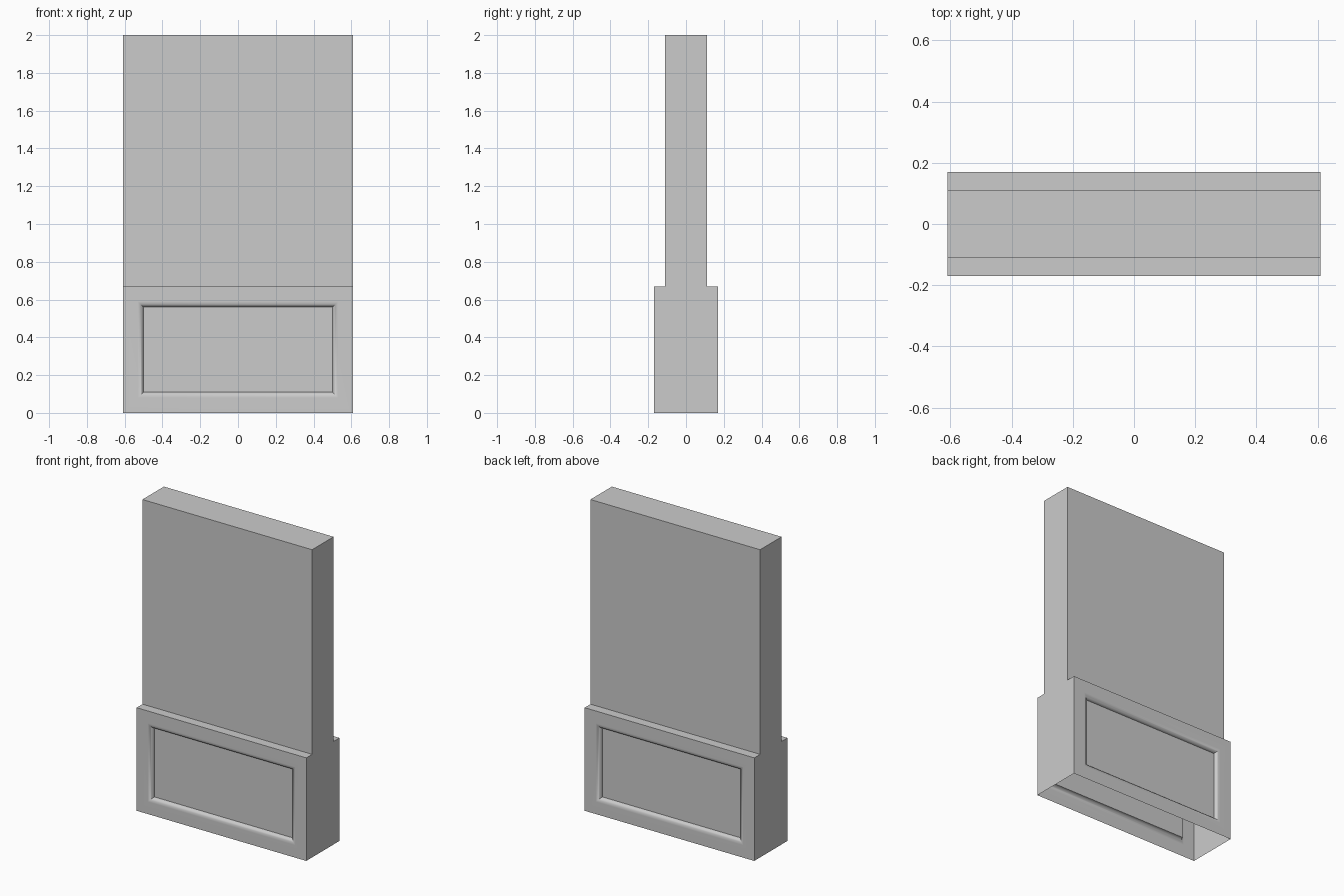
import bpy, bmesh, math

if "Cube" in bpy.data.objects:
    bpy.data.objects.remove(bpy.data.objects["Cube"])

W = 0.61                  # half width
BASE_Y, SLAB_Y = 0.17, 0.11
BASE_Z, TOP_Z = 0.67, 2.0
OUTER, INNER, DEPTH = 0.08, 0.11, 0.025   # panel moulding insets and recess depth
STEPS = 6


def face(bm, pts):
    return bm.faces.new([bm.verts.new(p) for p in pts])


def finish(name, bm):
    bmesh.ops.remove_doubles(bm, verts=bm.verts, dist=1e-5)
    bmesh.ops.recalc_face_normals(bm, faces=bm.faces)
    mesh = bpy.data.meshes.new(name)
    bm.to_mesh(mesh)
    bm.free()
    ob = bpy.data.objects.new(name, mesh)
    bpy.context.collection.objects.link(ob)
    bpy.ops.object.select_all(action='DESELECT')
    bpy.context.view_layer.objects.active = ob
    ob.select_set(True)
    bpy.ops.object.shade_smooth_by_angle(angle=math.radians(30))
    wn = ob.modifiers.new("weighted_normal", 'WEIGHTED_NORMAL')
    wn.keep_sharp = True
    return ob


def panelled_wall(bm, side):
    """Framed wall with a rounded moulding falling to a recessed panel."""
    profile = [(0, 0)]
    for i in range(STEPS + 1):
        a = math.pi / 2 * i / STEPS
        profile.append((OUTER + (INNER - OUTER) * math.sin(a),
                        DEPTH * (1 - math.cos(a))))

    def ring(inset, depth):
        x, y = W - inset, side * (BASE_Y - depth)
        lo, hi = inset, BASE_Z - inset
        return [(-x, y, lo), (x, y, lo), (x, y, hi), (-x, y, hi)]

    rings = [ring(*p) for p in profile]
    for a, b in zip(rings, rings[1:]):
        for i in range(4):
            j = (i + 1) % 4
            face(bm, [a[i], a[j], b[j], b[i]])
    face(bm, rings[-1])


# Lower base: panelled front and back, plain ends, ledges, open underneath
bm = bmesh.new()
for s in (-1, 1):
    panelled_wall(bm, s)
    face(bm, [(-W, s * BASE_Y, BASE_Z), (W, s * BASE_Y, BASE_Z),
              (W, s * SLAB_Y, BASE_Z), (-W, s * SLAB_Y, BASE_Z)])
    x = s * W
    face(bm, [(x, -BASE_Y, 0), (x, BASE_Y, 0), (x, BASE_Y, BASE_Z),
              (x, SLAB_Y, BASE_Z), (x, -SLAB_Y, BASE_Z), (x, -BASE_Y, BASE_Z)])
finish("panelled_base", bm)

# Upper slab: plain walls and top, open where it meets the base
bm = bmesh.new()
outline = [(-W, -SLAB_Y), (W, -SLAB_Y), (W, SLAB_Y), (-W, SLAB_Y)]
for i, (p, q) in enumerate(zip(outline, outline[1:] + outline[:1])):
    face(bm, [(*p, BASE_Z), (*q, BASE_Z), (*q, TOP_Z), (*p, TOP_Z)])
face(bm, [(*p, TOP_Z) for p in outline])
finish("upper_slab", bm)
